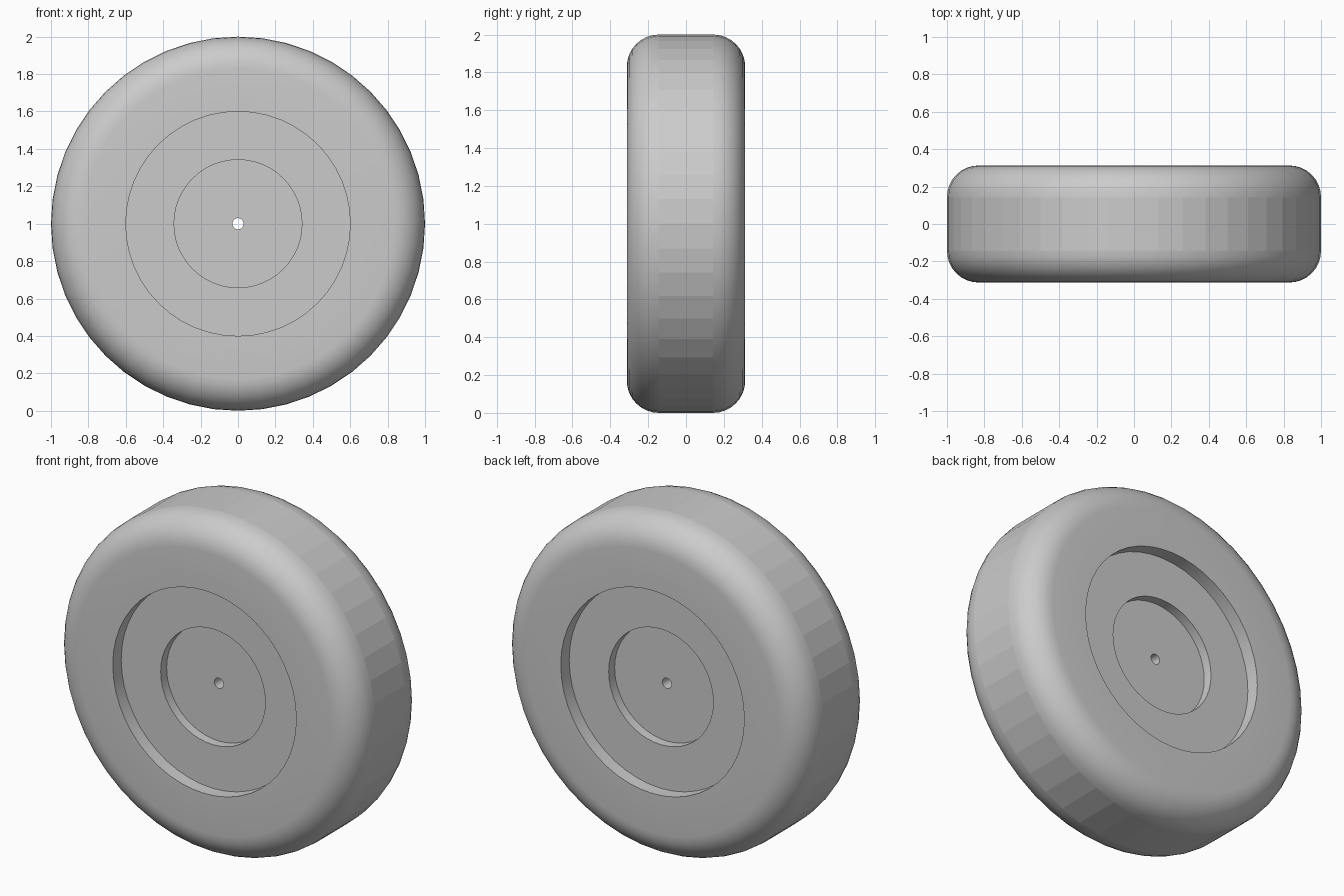
import bpy, bmesh, math
from mathutils import Vector

cube = bpy.data.objects.get("Cube")
if cube:
    bpy.data.objects.remove(cube, do_unlink=True)

RADIUS, HALF_WIDTH, FILLET = 1.0, 0.313, 0.17
SEGMENTS, FILLET_STEPS = 48, 8

# Single grey material
grey = bpy.data.materials.new("plain grey")
grey.use_nodes = True
grey.diffuse_color = (0.6, 0.6, 0.6, 1)
bsdf = grey.node_tree.nodes["Principled BSDF"]
bsdf.inputs["Base Color"].default_value = (0.6, 0.6, 0.6, 1)
bsdf.inputs["Roughness"].default_value = 0.6

# Half profile as (radius, y): axle bore, hub recess, rim recess, sidewall
half = [(0.03, 0.178), (0.342, 0.178), (0.342, 0.234),
        (0.60, 0.234), (0.60, HALF_WIDTH)]
# Rounded shoulder up to the tread
for i in range(FILLET_STEPS + 1):
    a = math.pi / 2 * (1 - i / FILLET_STEPS)
    half.append((RADIUS - FILLET + FILLET * math.cos(a),
                 HALF_WIDTH - FILLET + FILLET * math.sin(a)))
# Mirror to the other side
profile = half + [(r, -y) for r, y in reversed(half)]

# Revolve the closed profile about the axle
bm = bmesh.new()
verts = [bm.verts.new((0, y, r)) for r, y in profile]
edges = [bm.edges.new((v, verts[(i + 1) % len(verts)]))
         for i, v in enumerate(verts)]
bmesh.ops.spin(bm, geom=verts + edges, cent=(0, 0, 0), axis=(0, 1, 0),
               angle=2 * math.pi, steps=SEGMENTS)
bmesh.ops.remove_doubles(bm, verts=bm.verts, dist=1e-4)
bmesh.ops.recalc_face_normals(bm, faces=bm.faces)
bmesh.ops.translate(bm, verts=bm.verts, vec=(0, 0, RADIUS))

mesh = bpy.data.meshes.new("wheel")
bm.to_mesh(mesh)
bm.free()
mesh.materials.append(grey)
wheel = bpy.data.objects.new("wheel", mesh)
bpy.context.collection.objects.link(wheel)

# Smooth shoulders, sharp recess edges
bpy.ops.object.select_all(action='DESELECT')
wheel.select_set(True)
bpy.context.view_layer.objects.active = wheel
bpy.ops.object.shade_smooth_by_angle(angle=math.radians(30))

# Flat facets on the tread band
hub = Vector((0, 0, RADIUS))
for p in mesh.polygons:
    if (p.center - hub).length > 0.97 and abs(p.center.y) < 0.01:
        p.use_smooth = False
